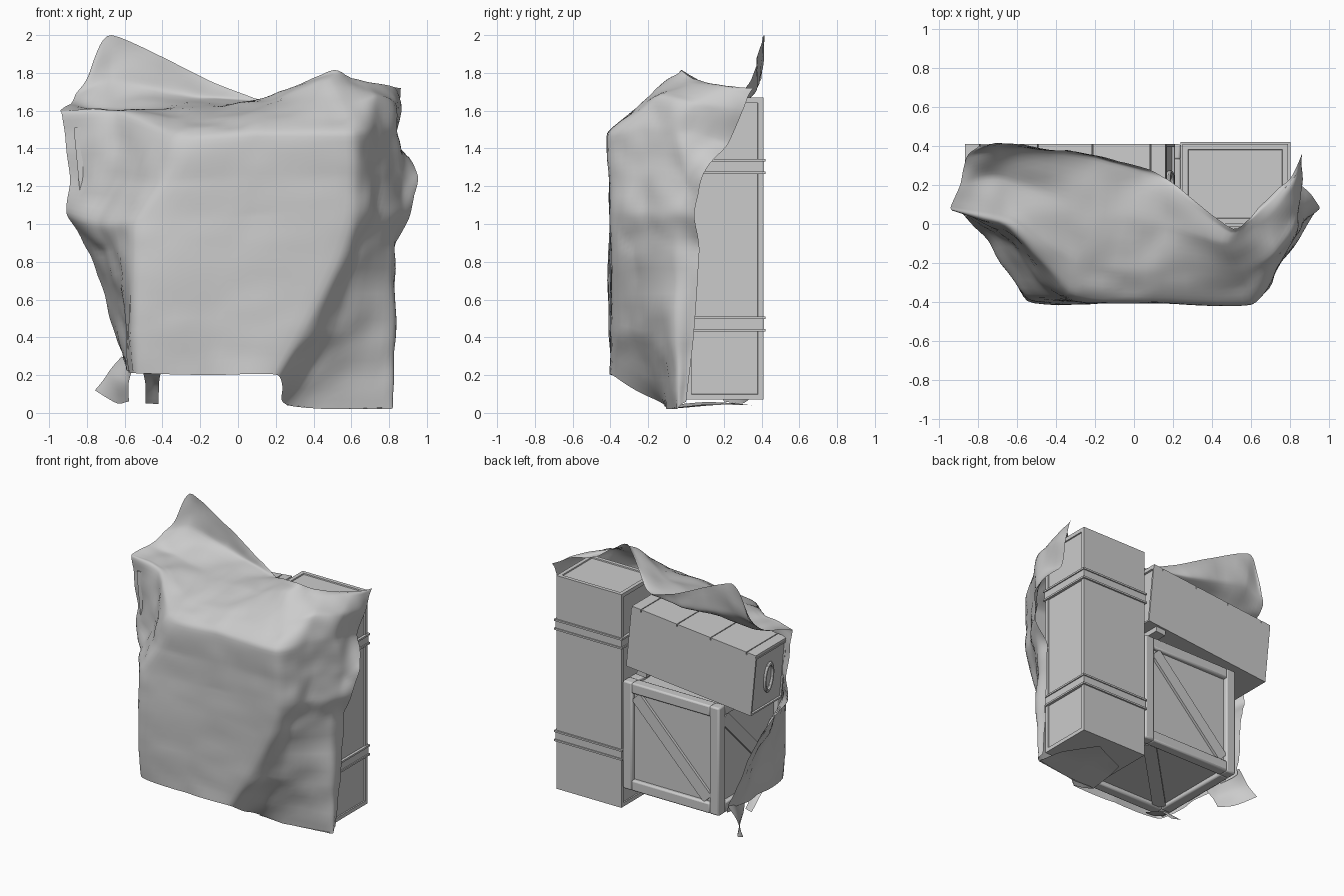
import bpy, bmesh
from math import radians, atan2, hypot
from mathutils import Vector, Matrix, noise

if "Cube" in bpy.data.objects:
    bpy.data.objects.remove(bpy.data.objects["Cube"])


def finish(name, bm, smooth=30, bevel=0):
    bmesh.ops.recalc_face_normals(bm, faces=bm.faces)
    me = bpy.data.meshes.new(name)
    bm.to_mesh(me)
    bm.free()
    ob = bpy.data.objects.new(name, me)
    bpy.context.collection.objects.link(ob)
    if bevel:
        m = ob.modifiers.new("bevel", "BEVEL")
        m.width, m.segments = bevel, 2
    bpy.ops.object.select_all(action='DESELECT')
    ob.select_set(True)
    bpy.context.view_layer.objects.active = ob
    bpy.ops.object.shade_smooth_by_angle(angle=radians(smooth))
    return ob


def add_box(bm, lo, hi, inset=None, rot=None):
    """Box between two corners; inset = (directions, margin, depth) of recessed panels."""
    lo, hi = Vector(lo), Vector(hi)
    mat = Matrix.Translation((lo + hi) / 2) @ (rot or Matrix()) @ Matrix.Diagonal((*(hi - lo), 1))
    vs = bmesh.ops.create_cube(bm, size=1, matrix=mat)['verts']
    if inset:
        bm.normal_update()
        dirs, margin, depth = inset
        for d in dirs:
            faces = {f for v in vs for f in v.link_faces}
            f = max(faces, key=lambda f: f.normal.dot(Vector(d)))
            for step in (margin, .003):
                bmesh.ops.inset_individual(bm, faces=[f], thickness=step)
            bmesh.ops.translate(bm, verts=f.verts[:], vec=-depth * Vector(d))


def spline(p, t):
    """Slightly tightened Catmull-Rom through the points p, t in 0..len-1."""
    i = min(int(t), len(p) - 2)
    f = t - i
    a, b = p[i], p[i + 1]
    tens = 0.3
    ma = (b - p[i - 1]) * tens if i else b - a
    mb = (p[i + 2] - a) * tens if i + 2 < len(p) else b - a
    f2, f3 = f * f, f * f * f
    return a * (2*f3 - 3*f2 + 1) + ma * (f3 - 2*f2 + f) + b * (3*f2 - 2*f3) + mb * (f3 - f2)


def sheet(name, rows, n=6, wrinkle=0.02):
    """Loose cloth sheet through rows of points."""
    rows = [[Vector(p) for p in r] for r in rows]
    nu, nv = (len(rows[0]) - 1) * n, (len(rows) - 1) * n
    bm = bmesh.new()
    cols = [[spline(r, u / n) for r in rows] for u in range(nu + 1)]
    grid = [[bm.verts.new(spline(c, v / n)) for v in range(nv + 1)] for c in cols]
    for u in range(nu):
        for v in range(nv):
            bm.faces.new((grid[u][v], grid[u+1][v], grid[u+1][v+1], grid[u][v+1]))
    bm.normal_update()
    for v in bm.verts:
        # wrinkles are weak on the taut front and stronger at the top and sides
        amp = wrinkle * (0.35 if v.co.y < -.36 else 1)
        k = abs(noise.noise(v.co * 3.3)) - 0.2 + 0.4 * noise.noise(v.co * 8)
        v.co += v.normal * amp * k
    return finish(name, bm, 50)


# Tarp: columns run left edge, left side, front corner, front, front corner, right side, right edge
skirt = [
    [(-.6, .38, .25), (-.57, 0, .22), (-.55, -.37, .21), (-.15, -.39, .2),
     (.21, -.39, .2), (.26, -.12, .04), (.8, -.06, .02), (.82, 0, .06)],
    [(-.67, .32, .5), (-.6, 0, .5), (-.55, -.39, .5), (-.1, -.4, .5),
     (.35, -.39, .45), (.5, -.22, .4), (.81, -.06, .4), (.82, .04, .4)],
    [(-.79, .2, .85), (-.68, -.1, .85), (-.54, -.39, .88), (0, -.4, .9),
     (.52, -.39, .8), (.64, -.27, .85), (.81, -.06, .85), (.83, .07, .85)],
    [(-.9, .1, 1.05), (-.74, -.1, 1.0), (-.53, -.38, 1.02), (.05, -.4, 1.05),
     (.6, -.4, 1.05), (.72, -.25, 1.05), (.85, -.04, 1.05), (.9, .05, 1.05)],
    [(-.89, .08, 1.25), (-.64, -.09, 1.25), (-.4, -.38, 1.22), (.1, -.4, 1.25),
     (.61, -.4, 1.25), (.75, -.2, 1.25), (.87, 0, 1.22), (.95, .09, 1.25)],
    [(-.93, .07, 1.57), (-.64, -.03, 1.58), (-.3, -.37, 1.46), (.1, -.4, 1.48),
     (.6, -.41, 1.48), (.74, -.22, 1.5), (.84, -.04, 1.5), (.83, .22, 1.42)],
]
crown = [
    [(-.94, .09, 1.6), (-.62, .03, 1.61), (-.3, -.2, 1.56), (.1, -.25, 1.58),
     (.55, -.25, 1.62), (.73, -.15, 1.68), (.84, .04, 1.64), (.86, .3, 1.6)],
    [(-.89, .21, 1.63), (-.68, .24, 1.61), (-.23, .07, 1.62), (.13, 0, 1.65),
     (.48, -.1, 1.76), (.68, .02, 1.74), (.8, .18, 1.71), (.86, .33, 1.68)],
    # back edge, whose left part stands up as a pointed corner
    [(-.86, .34, 1.69), (-.66, .39, 1.76), (-.2, .34, 1.66), (.15, .21, 1.66),
     (.5, -.04, 1.79), (.66, .08, 1.75), (.8, .21, 1.71), (.86, .35, 1.71)],
    [(-.8, .4, 1.77), (-.67, .41, 2.0), (-.11, .34, 1.74), (.17, .23, 1.66),
     (.51, -.02, 1.81), (.66, .1, 1.73), (.79, .22, 1.71), (.86, .36, 1.72)],
]
sheet("tarp", skirt + crown, 8, 0.03)
# Loose hanging ends at the bottom
sheet("tarp_tail", [
    [(-.55, .1, .23), (-.58, .25, .28), (-.62, .38, .3)],
    [(-.58, .15, .15), (-.63, .27, .18), (-.69, .38, .2)],
    [(-.58, .2, .06), (-.64, .3, .05), (-.76, .4, .12)]])
sheet("tarp_front_tail", [
    [(-.5, -.36, .21), (-.46, -.37, .21), (-.41, -.37, .21)],
    [(-.49, -.2, .15), (-.45, -.21, .16), (-.42, -.22, .15)],
    [(-.49, -.08, .05), (-.45, -.09, .05), (-.42, -.1, .05)]], 4)
sheet("tarp_under_flap", [
    [(.26, -.12, .04), (.5, -.09, .02), (.8, -.06, .03)],
    [(.27, .08, .055), (.5, .12, .04), (.74, .12, .045)],
    [(.3, .2, .055), (.45, .27, .05), (.6, .35, .04)]], 4, 0.004)

# Tall case in three sections with recessed panels
bm = bmesh.new()
zs = (.07, .47, 1.305, 1.67)
for i in range(3):
    dirs = [(1, 0, 0), (-1, 0, 0)]
    if i == 2:
        dirs.append((0, 0, 1))
    add_box(bm, (.25, 0, zs[i]), (.79, .41, zs[i + 1]), (dirs, .04, .008))
finish("tall_case", bm)

# Straps: flat band with two raised rims
bm = bmesh.new()
for z in (.47, 1.305):
    for h0, h1, e in ((-.03, .03, .004), (-.04, -.027, .012), (.027, .04, .012)):
        add_box(bm, (.25 - e, -e, z + h0), (.79 + e, .41 + e, z + h1))
finish("tall_case_straps", bm)

# Wooden crate: panels, edge beams and diagonal braces
lo, hi, w = (-.56, -.36, .22), (.24, .41, 1.03), .08
bm = bmesh.new()
add_box(bm, [a + .03 for a in lo], [a - .03 for a in hi])
finish("crate_panels", bm)
bm = bmesh.new()
for axis in range(3):
    b, c = [a for a in range(3) if a != axis]
    for sb in (0, 1):
        for sc in (0, 1):
            p, q = list(lo), list(hi)
            for k, s in ((b, sb), (c, sc)):
                p[k], q[k] = (hi[k] - w, hi[k]) if s else (lo[k], lo[k] + w)
            if axis != 2:
                p[axis] += w * .9
                q[axis] -= w * .9
            add_box(bm, p, q)
finish("crate_frame", bm, bevel=.012)
bm = bmesh.new()
mid = [(a + b) / 2 for a, b in zip(lo, hi)]
run, rise = hi[0] - lo[0] - 2 * w, hi[2] - lo[2] - 2 * w
length, ang = hypot(run, rise) - .06, atan2(rise, run)
for y in (lo[1] + .022, hi[1] - .022):
    add_box(bm, (mid[0] - length / 2, y - .012, mid[2] - .045),
            (mid[0] + length / 2, y + .012, mid[2] + .045), rot=Matrix.Rotation(-ang, 4, 'Y'))
for x in (lo[0] + .022, hi[0] - .022):
    add_box(bm, (x - .012, mid[1] - length / 2, mid[2] - .045),
            (x + .012, mid[1] + length / 2, mid[2] + .045), rot=Matrix.Rotation(ang, 4, 'X'))
add_box(bm, (mid[0] - length / 2, mid[1] - .045, lo[2] + .01),
        (mid[0] + length / 2, mid[1] + .045, lo[2] + .034), rot=Matrix.Rotation(ang, 4, 'Z'))
finish("crate_braces", bm)

# Long box lying tilted on the crate
tilt = Matrix.Translation((-.33, .225, 1.325)) @ Matrix.Rotation(radians(-5.5), 4, 'Y')
bm = bmesh.new()
add_box(bm, (-.52, -.185, -.23), (.52, .185, .215), ([(-1, 0, 0), (1, 0, 0)], .018, .012))
finish("long_box", bm).matrix_world = tilt

# Lid boards
bm = bmesh.new()
edges = (-.52, -.44, -.14, .14, .44, .52)
for a, b in zip(edges, edges[1:]):
    add_box(bm, (a + .003, -.185, .21), (b - .003, .185, .235))
finish("long_box_lid", bm).matrix_world = tilt

# Runner under the high end
bm = bmesh.new()
add_box(bm, (.36, -.17, -.27), (.44, .17, -.225))
finish("long_box_runner", bm).matrix_world = tilt

# Oval end handles
for s, side in ((-1, "left"), (1, "right")):
    bpy.ops.mesh.primitive_torus_add(major_radius=.08, minor_radius=.013,
                                     major_segments=24, minor_segments=8)
    ob = bpy.context.object
    ob.name = "handle_" + side
    ob.matrix_world = (tilt @ Matrix.Translation((s * .518, 0, 0)) @
                       Matrix.Diagonal((1, .55, 1.3, 1)) @ Matrix.Rotation(radians(90), 4, 'Y'))
    bpy.ops.object.shade_smooth_by_angle(angle=radians(40))
